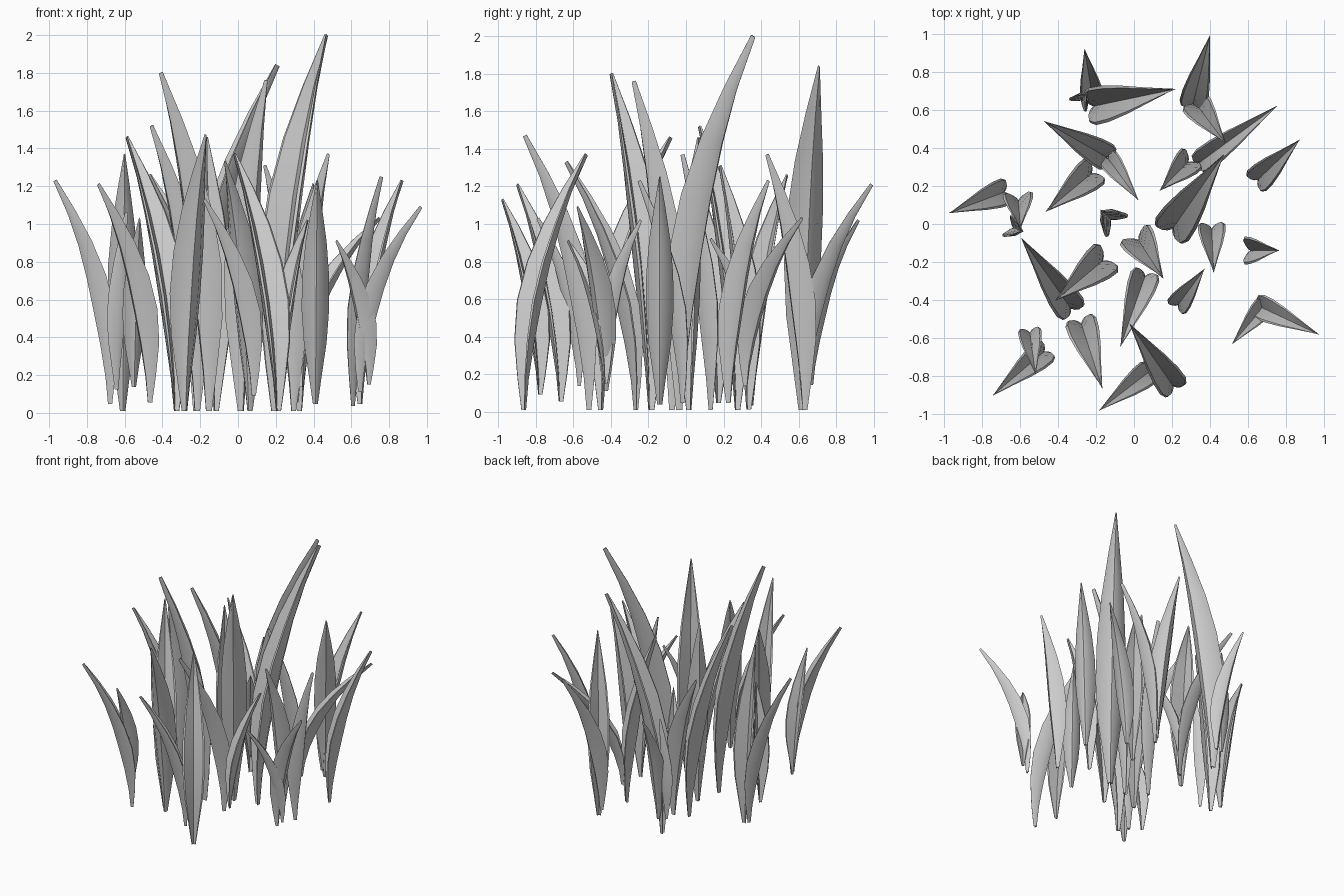
import bpy
import math
from mathutils import Vector

cube = bpy.data.objects.get("Cube")
if cube:
    bpy.data.objects.remove(cube, do_unlink=True)

grey = bpy.data.materials.new("plain grey")
grey.use_nodes = True
colour = (0.6, 0.6, 0.6, 1)
grey.diffuse_color = colour
grey.node_tree.nodes["Principled BSDF"].inputs["Base Color"].default_value = colour

# Folded leaf section: (across, towards the lean), spine outside, groove inside
half = [(0.28, 0.12), (0.5, -0.33), (0.42, -0.36)]
SECTION = [(0, 0.3)] + half + [(0, 0.1)] + [(-a, b) for a, b in reversed(half)]

# Along the blade: (fraction of height, width factor, depth factor)
RINGS = [(0, 0.18, 0.2), (0.12, 0.45, 0.45), (0.27, 0.82, 0.8), (0.42, 1, 1),
         (0.57, 0.97, 0.9), (0.72, 0.76, 0.65), (0.86, 0.42, 0.4), (1, 0.04, 0.2)]
BEND = 2.2


def blade(name, root, tip):
    """One grass blade that rises from root and arches over to tip."""
    height = tip[2]
    foot = min(0.15, max(0.01, 0.15 - 0.45 * (height - 1)))
    base = Vector((*root, foot))
    rise = Vector((0, 0, height - foot))
    lean = Vector(tip) - base - rise
    width = 0.05 + 0.08 * (rise + lean).length
    side = rise.cross(lean).normalized()
    verts, faces, n = [], [], len(SECTION)
    for f, w, d in RINGS:
        centre = base + rise * f + lean * f ** BEND
        tangent = rise + lean * BEND * f ** (BEND - 1)
        out = side.cross(tangent).normalized()
        verts += [centre + width * (side * a * w + out * b * d) for a, b in SECTION]
    for r in range(len(RINGS) - 1):
        for i in range(n):
            j = (i + 1) % n
            faces.append((r * n + j, r * n + i, (r + 1) * n + i, (r + 1) * n + j))
    # End caps, split along the fold
    for start, flip in ((0, False), (len(verts) - n, True)):
        for loop in ([0, 1, 2, 3, 4], [4, 5, 6, 7, 0]):
            faces.append([start + i for i in (reversed(loop) if flip else loop)])
    mesh = bpy.data.meshes.new(name)
    mesh.from_pydata(verts, [], faces)
    mesh.materials.append(grey)
    obj = bpy.data.objects.new(name, mesh)
    bpy.context.collection.objects.link(obj)
    obj.select_set(True)
    bpy.context.view_layer.objects.active = obj
    bpy.ops.object.shade_smooth_by_angle(angle=math.radians(40))
    obj.select_set(False)


# Tufts of blades: (root), (tip)
bpy.ops.object.select_all(action='DESELECT')
tufts = {}
tufts["back_left_blade"] = [
    ((0.2, -0.03), (0.47, 0.36, 2.0)),
    ((0.31, 0.63), (0.4, 0.99, 1.21)),
    ((0.33, 0.63), (0.48, 0.43, 1.37)),
    ((0.34, 0.32), (0.75, 0.62, 1.03)),
    ((0.65, 0.23), (0.87, 0.44, 1.23)),
    ((0.29, 0.33), (0.14, 0.18, 1.31)),
]
tufts["back_right_blade"] = [
    ((-0.22, 0.62), (0.21, 0.71, 1.84)),
    ((-0.22, 0.67), (-0.26, 0.92, 1.02)),
    ((-0.28, 0.65), (-0.25, 0.69, 0.95)),
    ((-0.14, 0.35), (-0.47, 0.54, 1.26)),
    ((-0.14, 0.35), (0.02, 0.13, 0.92)),
    ((-0.22, 0.27), (-0.46, 0.07, 1.52)),
    ((-0.68, 0.17), (-0.97, 0.06, 1.23)),
    ((-0.61, 0.13), (-0.6, -0.02, 1.37)),
    ((-0.64, -0.02), (-0.59, -0.04, 1.06)),
    ((-0.12, 0.02), (-0.17, 0.07, 1.46)),
]
tufts["front_left_blade"] = [
    ((0.61, -0.14), (0.76, -0.14, 1.25)),
    ((0.65, -0.43), (0.97, -0.58, 1.09)),
    ((0.69, -0.43), (0.52, -0.63, 0.91)),
    ((0.23, -0.43), (0.37, -0.24, 1.02)),
    ((0.41, -0.02), (0.42, -0.25, 1.23)),
    ((0.02, -0.08), (0.15, -0.28, 1.76)),
    ((0.06, -0.27), (-0.07, -0.64, 1.33)),
    ((0.21, -0.86), (-0.02, -0.53, 1.37)),
    ((0.08, -0.78), (-0.18, -0.98, 1.13)),
]
tufts["front_right_blade"] = [
    ((-0.33, -0.45), (-0.59, -0.08, 1.46)),
    ((-0.16, -0.19), (-0.41, -0.4, 1.8)),
    ((-0.28, -0.52), (-0.17, -0.86, 1.47)),
    ((-0.47, -0.67), (-0.74, -0.9, 1.21)),
    ((-0.55, -0.57), (-0.52, -0.79, 1.03)),
]
for name, blades in tufts.items():
    for root, tip in blades:
        blade(name, root, tip)
